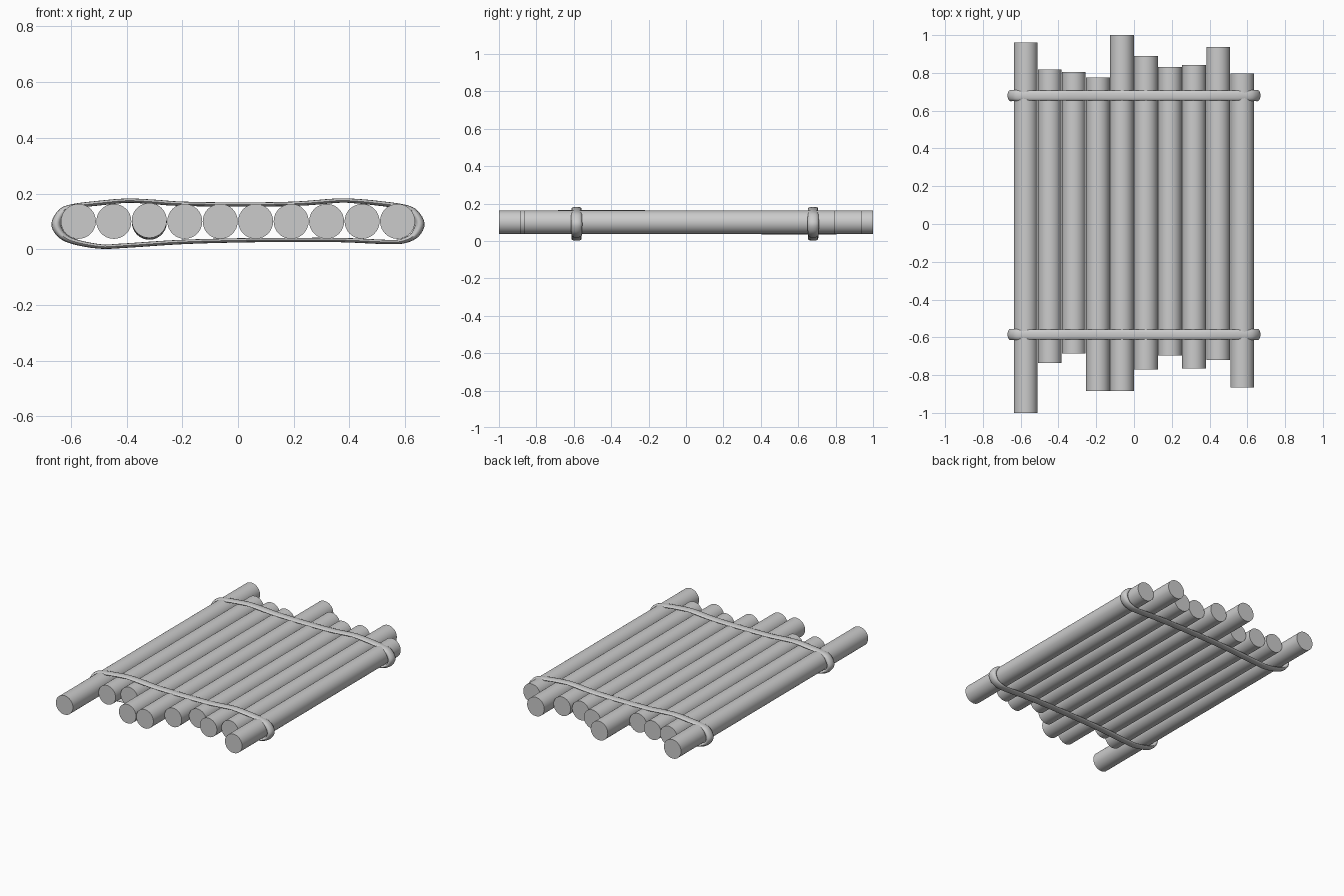
import bpy, bmesh, math
from mathutils import Vector

if "Cube" in bpy.data.objects:
    bpy.data.objects.remove(bpy.data.objects["Cube"])


def finish(bm, name, angle):
    bmesh.ops.recalc_face_normals(bm, faces=bm.faces)
    me = bpy.data.meshes.new(name)
    bm.to_mesh(me)
    bm.free()
    ob = bpy.data.objects.new(name, me)
    bpy.context.collection.objects.link(ob)
    bpy.ops.object.select_all(action='DESELECT')
    ob.select_set(True)
    bpy.context.view_layer.objects.active = ob
    bpy.ops.object.shade_smooth_by_angle(angle=math.radians(angle))
    return ob


def log(name, x, y0, y1, tilt=0.0):
    bm = bmesh.new()
    bmesh.ops.create_cone(bm, cap_ends=True, segments=32, radius1=0.0628,
                          radius2=0.0628, depth=y1 - y0)
    ob = finish(bm, name, 40)
    ob.location = (x, (y0 + y1) / 2, 0.1)
    ob.rotation_euler = (math.radians(90 + tilt), 0, 0)


def spline(pts, steps):
    # closed Catmull-Rom through the points
    out, n = [], len(pts)
    for i in range(n):
        a, b, c, d = (pts[(i + k) % n] for k in (-1, 0, 1, 2))
        for s in range(steps):
            t = s / steps
            out.append(0.5 * (2 * b + (c - a) * t + (2 * a - 5 * b + 4 * c - d) * t * t
                              + (3 * b - a - 3 * c + d) * t ** 3))
    return out


def rope(name, y, outline, sides=12):
    # flattened band on the long runs, thicker round the ends
    bm = bmesh.new()
    pts = spline([Vector(p) for p in outline], 4)
    n, rings = len(pts), []
    for i, p in enumerate(pts):
        tan = (pts[(i + 1) % n] - pts[i - 1]).normalized()
        nrm = Vector((-tan.y, tan.x))
        end = abs(nrm.x)
        t, w = 0.0075 + 0.0105 * end, 0.0265 + 0.004 * end
        c = p - nrm * t
        ring = []
        for k in range(sides):
            a = 2 * math.pi * k / sides
            q = c + nrm * t * math.cos(a)
            ring.append(bm.verts.new((q.x, y + w * math.sin(a), q.y)))
        rings.append(ring)
    for i in range(n):
        r, s = rings[i], rings[(i + 1) % n]
        for k in range(sides):
            m = (k + 1) % sides
            bm.faces.new((r[k], r[m], s[m], s[k]))
    finish(bm, name, 60)


# logs: back and front ends, left to right
ends = [(-1.0, .96), (-.735, .818), (-.685, .805), (-.885, .775), (-.885, 1.0),
        (-.77, .89), (-.695, .83), (-.765, .843), (-.72, .938), (-.865, .797)]
for i, (y0, y1) in enumerate(ends):
    log(f"log_{i + 1}", -0.573 + i * 0.1273, y0, y1, -0.25 if i == 2 else 0)

# rope outline (x, z), running left to right over the top, back underneath
outline = [(-.67, .092), (-.645, .14), (-.6, .161), (-.5, .174), (-.4, .182), (-.3, .178),
           (-.2, .171), (0, .168), (.2, .171), (.35, .182), (.42, .181), (.5, .174),
           (.6, .16), (.645, .138), (.67, .092), (.65, .047), (.605, .023), (.54, .018),
           (.37, .025), (.2, .026), (0, .024), (-.2, .018), (-.4, .005), (-.5, .002),
           (-.6, .02), (-.65, .048)]
rope("rope_back", 0.68, outline)
rope("rope_front", -0.585, outline)
